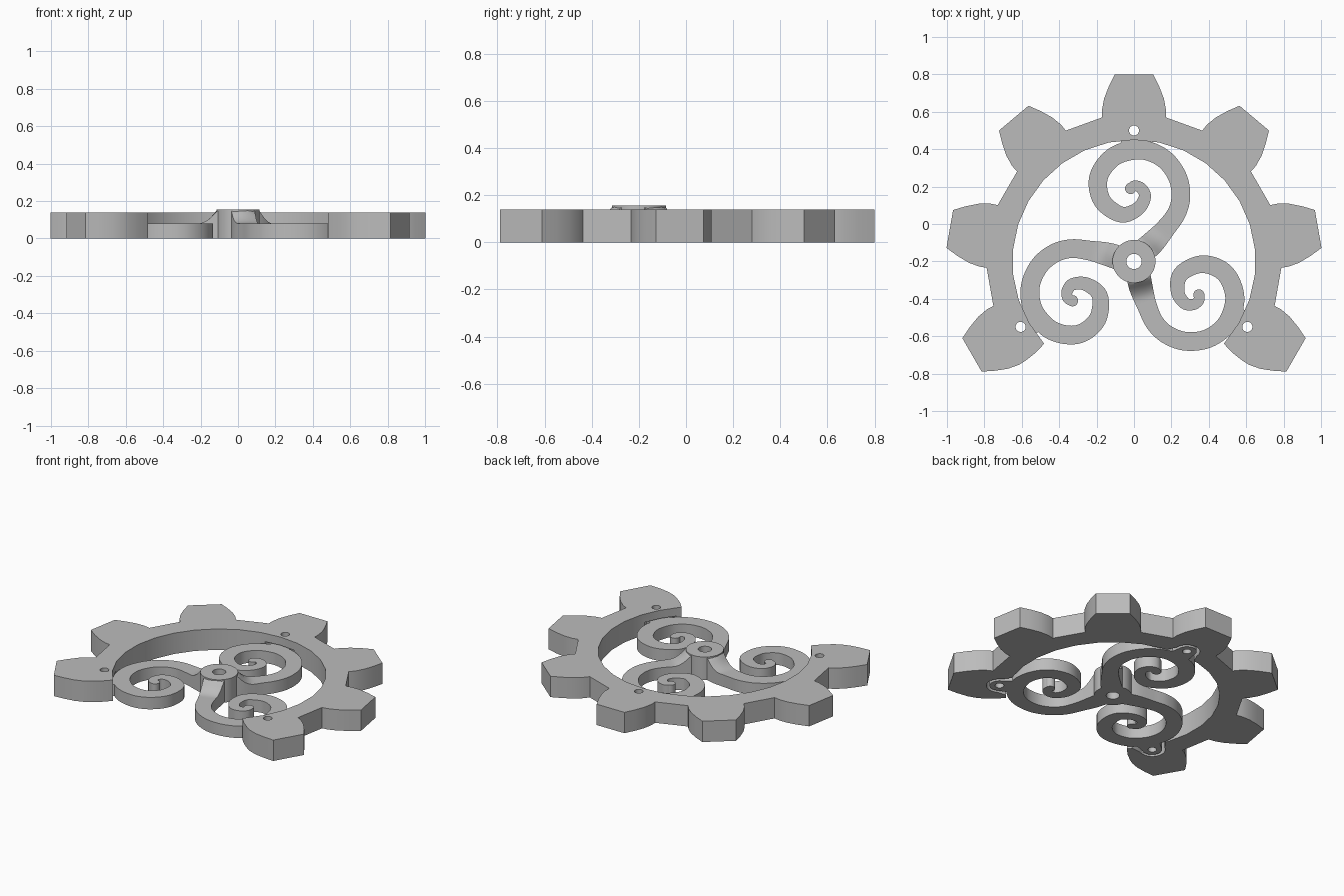
import bpy, bmesh
from math import sin, cos, radians, pi
from mathutils import Vector, Matrix

old = bpy.data.objects.get("Cube")
if old:
    bpy.data.objects.remove(old, do_unlink=True)

HUB = Vector((0, -0.2))
RING_TOP, ARM_TOP, HUB_TOP = 0.14, 0.08, 0.155
HUB_R, INNER_R, PIN_R = 0.115, 0.65, 0.70

grey = bpy.data.materials.new("plain grey")
grey.use_nodes = True
grey.diffuse_color = (0.5, 0.5, 0.5, 1)
grey.node_tree.nodes["Principled BSDF"].inputs["Base Color"].default_value = (0.5, 0.5, 0.5, 1)


def finish(name, bm):
    bmesh.ops.recalc_face_normals(bm, faces=bm.faces)
    mesh = bpy.data.meshes.new(name)
    bm.to_mesh(mesh)
    bm.free()
    mesh.materials.append(grey)
    obj = bpy.data.objects.new(name, mesh)
    bpy.context.collection.objects.link(obj)
    return obj


def prism(name, outline, z0, z1):
    """Extrude a flat outline, given relative to the hub."""
    bm = bmesh.new()
    face = bm.faces.new([bm.verts.new((p[0] + HUB.x, p[1] + HUB.y, z0)) for p in outline])
    up = bmesh.ops.extrude_face_region(bm, geom=[face])["geom"]
    bmesh.ops.translate(bm, vec=(0, 0, z1 - z0), verts=[v for v in up if isinstance(v, bmesh.types.BMVert)])
    return finish(name, bm)


def turn(p, degrees):
    return Matrix.Rotation(radians(degrees), 2) @ Vector(p)


def circle(r, centre=(0, 0), n=32):
    return [Vector((centre[0] + r * cos(2 * pi * i / n), centre[1] + r * sin(2 * pi * i / n))) for i in range(n)]


def capsule(r, y0, y1, degrees, foot):
    """Tab outline pointing outward, with a round end and a wider foot."""
    top = [(r * cos(pi * i / 16), y1 + r * sin(pi * i / 16)) for i in range(17)]
    return [turn(p, degrees) for p in [(foot, y0)] + top + [(-foot, y0)]]


def cut(obj, cutters):
    for c in cutters:
        mod = obj.modifiers.new("cut", "BOOLEAN")
        mod.operation, mod.solver, mod.object = "DIFFERENCE", "EXACT", c
    bpy.context.view_layer.update()
    deps = bpy.context.evaluated_depsgraph_get()
    mesh = bpy.data.meshes.new_from_object(obj.evaluated_get(deps))
    obj.modifiers.clear()
    obj.data = mesh
    for c in cutters:
        bpy.data.objects.remove(c, do_unlink=True)


def spline(points, steps):
    """Catmull-Rom through the points."""
    pts = [Vector(p) for p in points]
    pts = [2 * pts[0] - pts[1]] + pts + [2 * pts[-1] - pts[-2]]
    out = []
    for a, b, c, d in zip(pts, pts[1:], pts[2:], pts[3:]):
        for i in range(steps):
            t = i / steps
            out.append(0.5 * (2 * b + (c - a) * t + (2 * a - 5 * b + 4 * c - d) * t * t
                              + (3 * b - a - 3 * c + d) * t ** 3))
    return out + [pts[-2]]


# Toothed ring: seven teeth on a nine-tooth pitch, open at the front
flank = [(0.17, 0.77), (0.171, 0.81), (0.16, 0.87), (0.135, 0.935), (0.103, 1.0)]
foot = [(0.141, 0.636), (0.16, 0.70)]
tooth = flank + [(-x, y) for x, y in reversed(flank)]
outline = [turn(p, -120) for p in foot]
for k in range(7):
    outline += [turn(p, -120 + 40 * k) for p in tooth]
outline += [turn((-x, y), 120) for x, y in reversed(foot)]
steps = 22
for i in range(1, steps):
    a = radians(222.5 - 265 * i / steps)
    outline.append(Vector((INNER_R * cos(a), INNER_R * sin(a))))
ring = prism("gear_ring", outline, 0, RING_TOP)

pockets = [prism("pocket_cutter", capsule(0.08, 0.6, PIN_R, a, 0.125), -0.05, ARM_TOP + 0.005)
           for a in (0, 120, 240)]
pins = [prism("pin_cutter", circle(0.027, turn((0, PIN_R), a)), -0.1, 0.3) for a in (0, 120, 240)]
cut(ring, pockets + pins)

# Hub with a bore
hub = prism("hub", circle(HUB_R, n=48), 0, HUB_TOP)
cut(hub, [prism("bore_cutter", circle(0.041), -0.1, 0.3)])

# Spiral arm centre line: x, y, width
path = spline([(0.05, -0.145, 0.13), (0.105, -0.095, 0.125), (0.17, -0.022, 0.105),
               (0.226, 0.055, 0.1), (0.25, 0.14, 0.1), (0.237, 0.24, 0.1), (0.18, 0.33, 0.1),
               (0.1, 0.382, 0.102), (0.01, 0.397, 0.104), (-0.1, 0.365, 0.102),
               (-0.175, 0.285, 0.1), (-0.193, 0.2, 0.098), (-0.16, 0.11, 0.093),
               (-0.065, 0.05, 0.085), (0.022, 0.082, 0.073), (0.058, 0.145, 0.065),
               (0.04, 0.19, 0.06), (0.005, 0.205, 0.056), (-0.018, 0.19, 0.054)], 6)


def arm_height(p):
    d = p.length
    if d < HUB_R:
        return HUB_TOP - 0.004
    t = min(1, (d - HUB_R) / 0.1)
    return ARM_TOP + (HUB_TOP - ARM_TOP - 0.004) * (1 - t) ** 2


def spiral_arm(name, degrees):
    bm = bmesh.new()
    rows = []
    for i, p in enumerate(path):
        along = (path[min(i + 1, len(path) - 1)] - path[max(i - 1, 0)]).xy.normalized()
        side = Vector((-along.y, along.x)) * p.z / 2
        row = []
        for s in (-1, -0.33, 0.33, 1):
            q = p.xy + side * s - HUB
            w = turn(q, degrees) + HUB
            row.append((bm.verts.new((w.x, w.y, 0)), bm.verts.new((w.x, w.y, arm_height(q)))))
        rows.append([b for b, t in row] + [t for b, t in reversed(row)])
    n = len(rows[0])
    for a, b in zip(rows, rows[1:]):
        for j in range(n):
            bm.faces.new((a[j], a[(j + 1) % n], b[(j + 1) % n], b[j]))
    bm.faces.new(rows[0])
    bm.faces.new(rows[-1])
    return finish(name, bm)


# Three arms, each with a round curl tip and a drilled lug under the ring
for k, place in enumerate(("back", "left", "right")):
    a = 120 * k
    spiral_arm(place + "_spiral_arm", a)
    tip = turn(Vector((-0.018, 0.19)) - HUB, a)
    prism(place + "_curl_tip", circle(0.03, tip, 20), 0, ARM_TOP)
    lug = prism(place + "_lug", capsule(0.06, 0.61, PIN_R, a, 0.075), 0, ARM_TOP - 0.002)
    cut(lug, [prism("pin_cutter", circle(0.027, turn((0, PIN_R), a)), -0.1, 0.3)])

# Smooth curved walls, keep the edges crisp
bpy.ops.object.select_all(action="DESELECT")
for obj in bpy.context.scene.objects:
    if obj.type == "MESH" and grey.name in obj.data.materials:
        obj.select_set(True)
        bpy.context.view_layer.objects.active = obj
bpy.ops.object.shade_smooth_by_angle(angle=radians(30))
